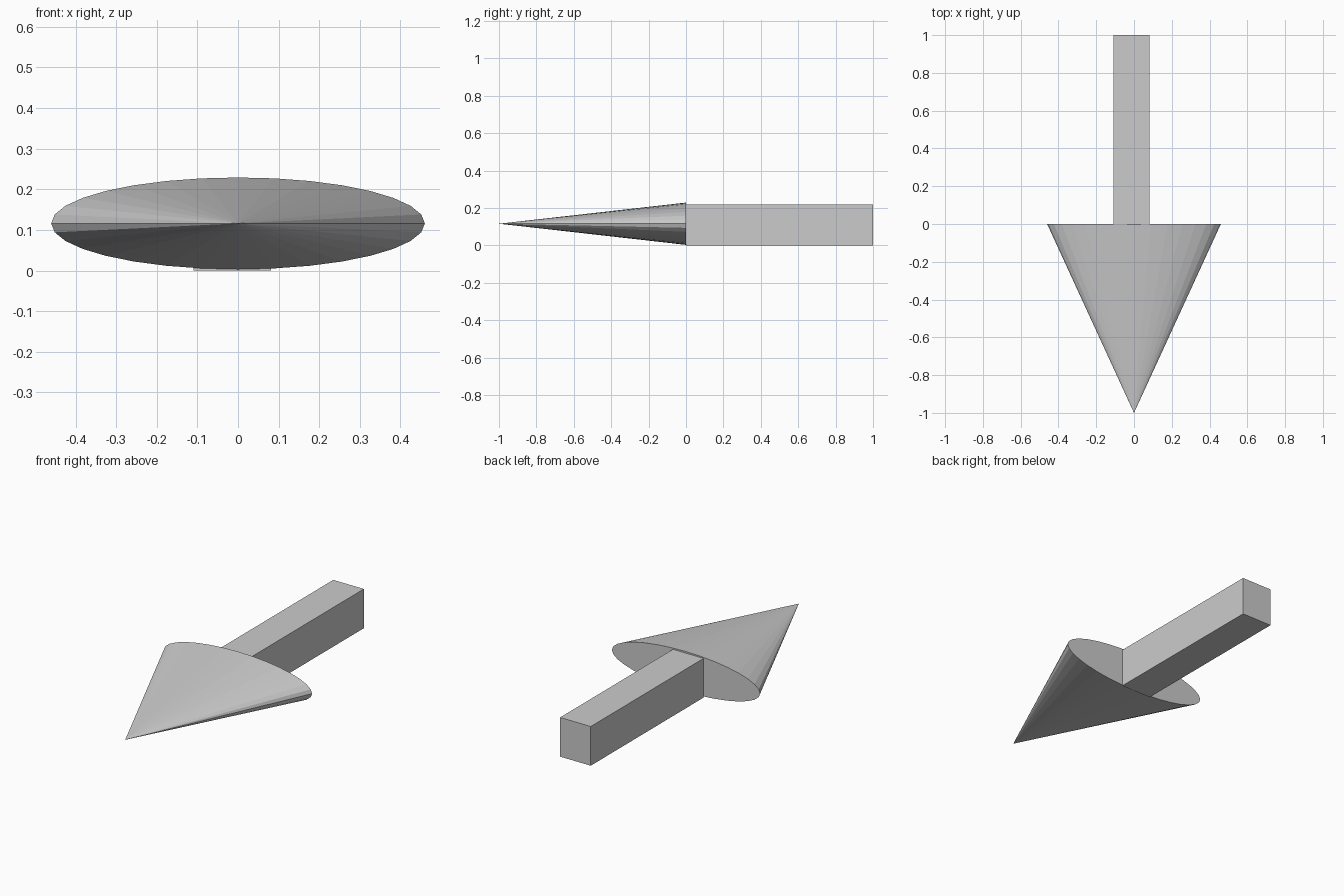
import bpy
from math import pi

if "Cube" in bpy.data.objects:
    bpy.data.objects.remove(bpy.data.objects["Cube"])

# Arrow head: flattened cone pointing to the front
bpy.ops.mesh.primitive_cone_add(vertices=32, radius1=1, radius2=0, depth=1,
                                location=(0, -0.5, 0.116), rotation=(pi / 2, 0, 0))
head = bpy.context.object
head.name = "arrow_head"
head.scale = (0.46, 0.113, 1.0)

# Arrow shaft: square bar slightly left of centre
bpy.ops.mesh.primitive_cube_add(size=1, location=(-0.014, 0.5, 0.11))
shaft = bpy.context.object
shaft.name = "arrow_shaft"
shaft.scale = (0.19, 1.0, 0.22)
